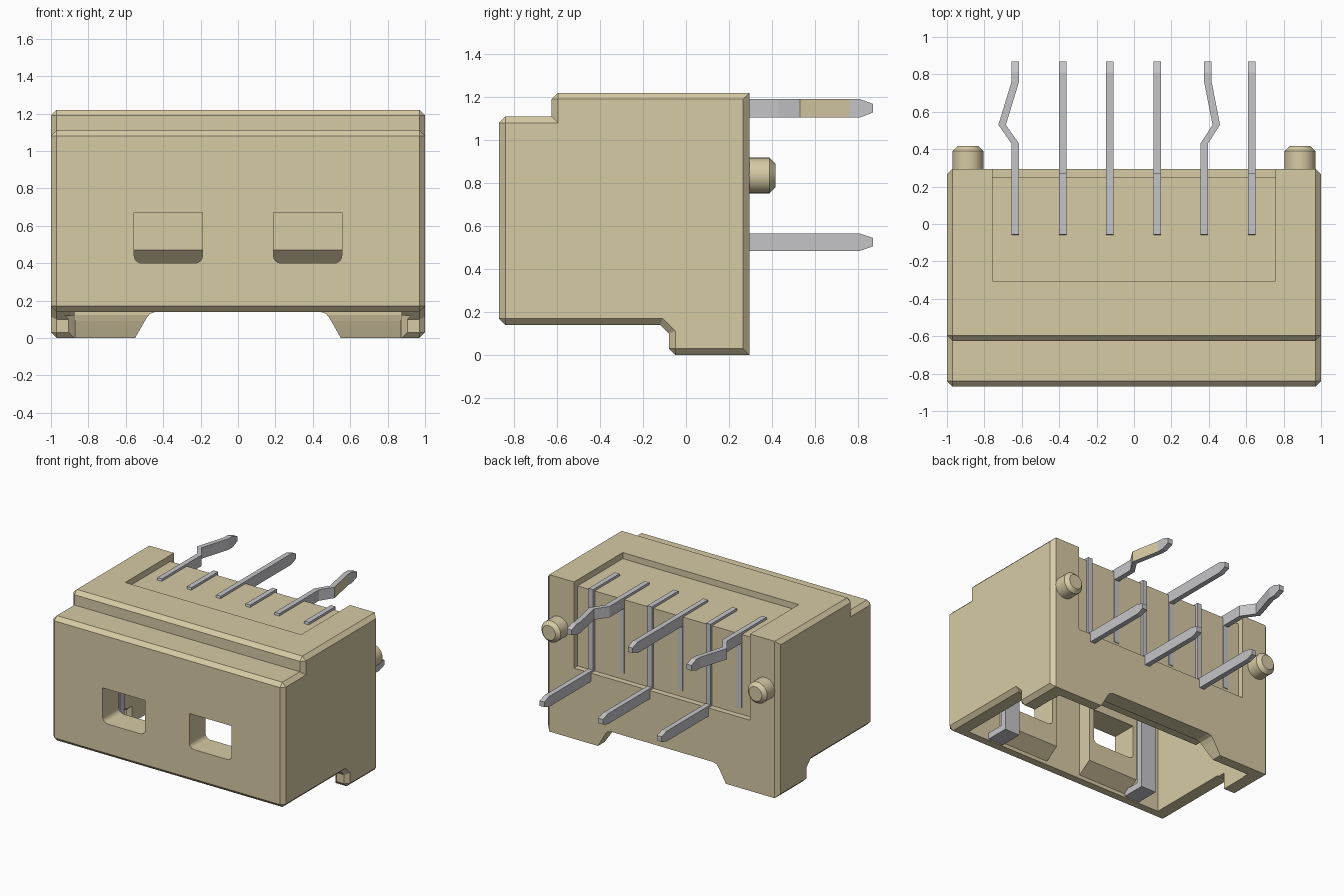
import bpy, bmesh, math
from mathutils import Matrix

cube = bpy.data.objects.get("Cube")
if cube:
    bpy.data.objects.remove(cube, do_unlink=True)


def material(name, rgb):
    m = bpy.data.materials.new(name)
    m.use_nodes = True
    m.diffuse_color = (*rgb, 1)
    node = next(n for n in m.node_tree.nodes if n.type == 'BSDF_PRINCIPLED')
    node.inputs["Base Color"].default_value = (*rgb, 1)
    node.inputs["Roughness"].default_value = 0.6
    return m


BEIGE = material("beige plastic", (0.675, 0.59, 0.375))
GREY = material("grey metal", (0.56, 0.55, 0.575))


def finish(bm, name, *mats):
    bmesh.ops.recalc_face_normals(bm, faces=bm.faces[:])
    mesh = bpy.data.meshes.new(name)
    bm.to_mesh(mesh)
    bm.free()
    for m in mats:
        mesh.materials.append(m)
    ob = bpy.data.objects.new(name, mesh)
    bpy.context.collection.objects.link(ob)
    return ob


def smooth(ob):
    bpy.context.view_layer.objects.active = ob
    ob.select_set(True)
    bpy.ops.object.shade_smooth_by_angle(angle=math.radians(30))
    ob.select_set(False)


def prism_bm(pts, axis, lo, hi):
    """Extrude a 2D outline along x (y,z points), y (x,z points) or z (x,y points)."""
    place = {'x': lambda p, t: (t, p[0], p[1]),
             'y': lambda p, t: (p[0], t, p[1]),
             'z': lambda p, t: (p[0], p[1], t)}[axis]
    bm = bmesh.new()
    a = [bm.verts.new(place(p, lo)) for p in pts]
    b = [bm.verts.new(place(p, hi)) for p in pts]
    bm.faces.new(a)
    bm.faces.new(b[::-1])
    n = len(pts)
    for i in range(n):
        j = (i + 1) % n
        bm.faces.new((a[i], b[i], b[j], a[j]))
    bmesh.ops.recalc_face_normals(bm, faces=bm.faces[:])
    return bm


def prism(name, pts, axis, lo, hi, mat=BEIGE):
    return finish(prism_bm(pts, axis, lo, hi), name, mat)


def box(name, x0, x1, y0, y1, z0, z1, mat=BEIGE):
    return prism(name, [(x0, y0), (x1, y0), (x1, y1), (x0, y1)], 'z', z0, z1, mat)


def cut(target, cutter):
    mod = target.modifiers.new("cut", 'BOOLEAN')
    mod.operation = 'DIFFERENCE'
    mod.solver = 'EXACT'
    mod.object = cutter
    cutter.hide_render = True
    bpy.context.view_layer.objects.active = target
    bpy.ops.object.modifier_apply(modifier=mod.name)
    bpy.data.objects.remove(cutter, do_unlink=True)


# Housing: stepped side profile with chamfered outer edges
profile = [(-0.87, 0.14), (-0.12, 0.14), (-0.08, 0.10), (-0.08, 0.0), (0.295, 0.0),
           (0.295, 1.22), (-0.625, 1.22), (-0.625, 1.11), (-0.87, 1.11)]
bm = prism_bm(profile, 'x', -1, 1)


def chamfered(e):
    v, w = e.verts
    on_back = v.co.y > 0.29 and w.co.y > 0.29
    if on_back and abs(v.co.z - w.co.z) < 1e-4:
        return False
    return e.calc_face_angle_signed() > 0.9


bmesh.ops.bevel(bm, geom=[e for e in bm.edges if chamfered(e)], offset=0.03,
                segments=1, affect='EDGES', clamp_overlap=True)
housing = finish(bm, "housing", BEIGE)

# Cavity open at the bottom, shallow recesses on top and back
cut(housing, box("cavity_cutter", -0.875, 0.875, -0.78, 0.17, -0.1, 1.0))
cut(housing, box("top_recess_cutter", -0.757, 0.757, -0.305, 0.4, 1.172, 1.4))
cut(housing, box("back_recess_cutter", -0.757, 0.757, 0.25, 0.4, 0.55, 1.4))

# Curved lead-in inside the rear feet
cut(housing, prism("lead_in_cutter", [(0.10, -0.05), (0.225, -0.05), (0.215, 0.0), (0.195, 0.05),
                                      (0.18, 0.09), (0.165, 0.14), (0.10, 0.14)],
                   'x', -0.87, 0.87))

# Notch between the rear feet
half = [(0.57, -0.1), (0.55, 0.0), (0.49, 0.105), (0.47, 0.13), (0.44, 0.14)]
notch = half + [(-x, z) for x, z in reversed(half)]
cut(housing, prism("notch_cutter", notch, 'y', 0.1, 0.4))

# Inner chamfers on the front ends of the side legs
for s in (-1, 1):
    cut(housing, prism("leg_cutter", [(s * 0.86, -0.10), (s * 0.925, -0.10),
                                      (s * 0.86, -0.035)], 'z', -0.1, 0.13))


def window_cutter(s, r=0.04):
    """Opening with rounded lower corners on side s."""
    pts = [(0.19, 0.67)]
    for cx, start in ((0.19 + r, 180), (0.555 - r, 270)):
        for k in range(5):
            a = math.radians(start + k * 22.5)
            pts.append((cx + r * math.cos(a), 0.40 + r + r * math.sin(a)))
    pts.append((0.555, 0.67))
    return prism("window_cutter", [(s * x, z) for x, z in pts], 'y', -1, -0.6)


# Block carrying the pins, hanging in the cavity with a chamfered lower edge
prism("pin_block", [(0.19, 0.39), (-0.22, 0.39), (-0.30, 0.47), (-0.30, 1.02), (0.19, 1.02)],
      'x', -0.757, 0.757)

for s, side in ((1, "left"), (-1, "right")):
    # Thickened wall around each window, ramped at the bottom
    lo, hi = sorted((s * 0.15, s * 0.585))
    boss = prism("window_boss_" + side, [(-0.82, 0.155), (-0.80, 0.155), (-0.67, 0.24),
                                         (-0.67, 1.02), (-0.82, 1.02)], 'x', lo, hi)
    cut(housing, window_cutter(s))
    cut(boss, window_cutter(s))

    # Folded metal strip: upright with a foot towards the front
    lo, hi = sorted((s * 0.565, s * 0.695))
    prism("metal_strip_" + side, [(-0.775, 0.145), (-0.59, 0.145), (-0.59, 1.02),
                                  (-0.64, 1.02), (-0.64, 0.195), (-0.775, 0.195)],
          'x', lo, hi, GREY)

    # Locating peg on the back
    bm = bmesh.new()
    bmesh.ops.create_cone(bm, cap_ends=True, segments=32, radius1=0.083, radius2=0.083, depth=0.16)
    rim = [e for e in bm.edges if all(v.co.z > 0.07 for v in e.verts)]
    bmesh.ops.bevel(bm, geom=rim, offset=0.027, segments=1, affect='EDGES')
    bm.transform(Matrix.Translation((s * 0.888, 0.336, 0.835)) @ Matrix.Rotation(-math.pi / 2, 4, 'X'))
    smooth(finish(bm, "peg_" + side, BEIGE))


def pin(name, sections, beige_span=None):
    """Flat strip through sections (x, lower (y,z), upper (y,z))."""
    bm = bmesh.new()
    rings = []
    for x, a, b in sections:
        rings.append([bm.verts.new((x + dx, *p))
                      for dx, p in ((-0.02, a), (0.02, a), (0.02, b), (-0.02, b))])
    bm.faces.new(rings[0])
    bm.faces.new(rings[-1])
    for n, (r, q) in enumerate(zip(rings, rings[1:])):
        for i in range(4):
            j = (i + 1) % 4
            f = bm.faces.new((r[i], r[j], q[j], q[i]))
            if n == beige_span and i == 1:
                f.material_index = 1
    return finish(bm, name, GREY, BEIGE)


def upright(x, y, z0=1.105, z1=1.19):
    return (x, (y, z0), (y, z1))


def sloped_start(x):
    return (x, (-0.07, 1.105), (-0.055, 1.19))


# Upper pins: the outer two jog sideways
for n, (x, jog) in enumerate(((-0.635, -0.07), (-0.13, 0), (0.375, 0.065))):
    end = x + (0.02 if jog > 0 else 0)
    s = [sloped_start(x)]
    if jog:
        s += [upright(x, 0.43), upright(x + jog, 0.53), upright(end, 0.76)]
    s += [upright(end, 0.81), upright(end, 0.87, 1.128, 1.168)]
    pin("upper_pin_%d" % (n + 1), s, 2 if jog > 0 else None)
    # Strip set in the back wall under the pin
    box("back_strip_%d" % (n + 1), x - 0.02, x + 0.02, 0.20, 0.256, 0.60, 1.12, GREY)

# Lower pins: run along the top, bend down the back and out
for n, x in enumerate((-0.38, 0.125, 0.63)):
    pin("lower_pin_%d" % (n + 1), [
        sloped_start(x),
        (x, (0.19, 1.105), (0.27, 1.19)),
        (x, (0.19, 0.485), (0.27, 0.565)),
        upright(x, 0.81, 0.485, 0.565),
        upright(x, 0.87, 0.505, 0.545)])
